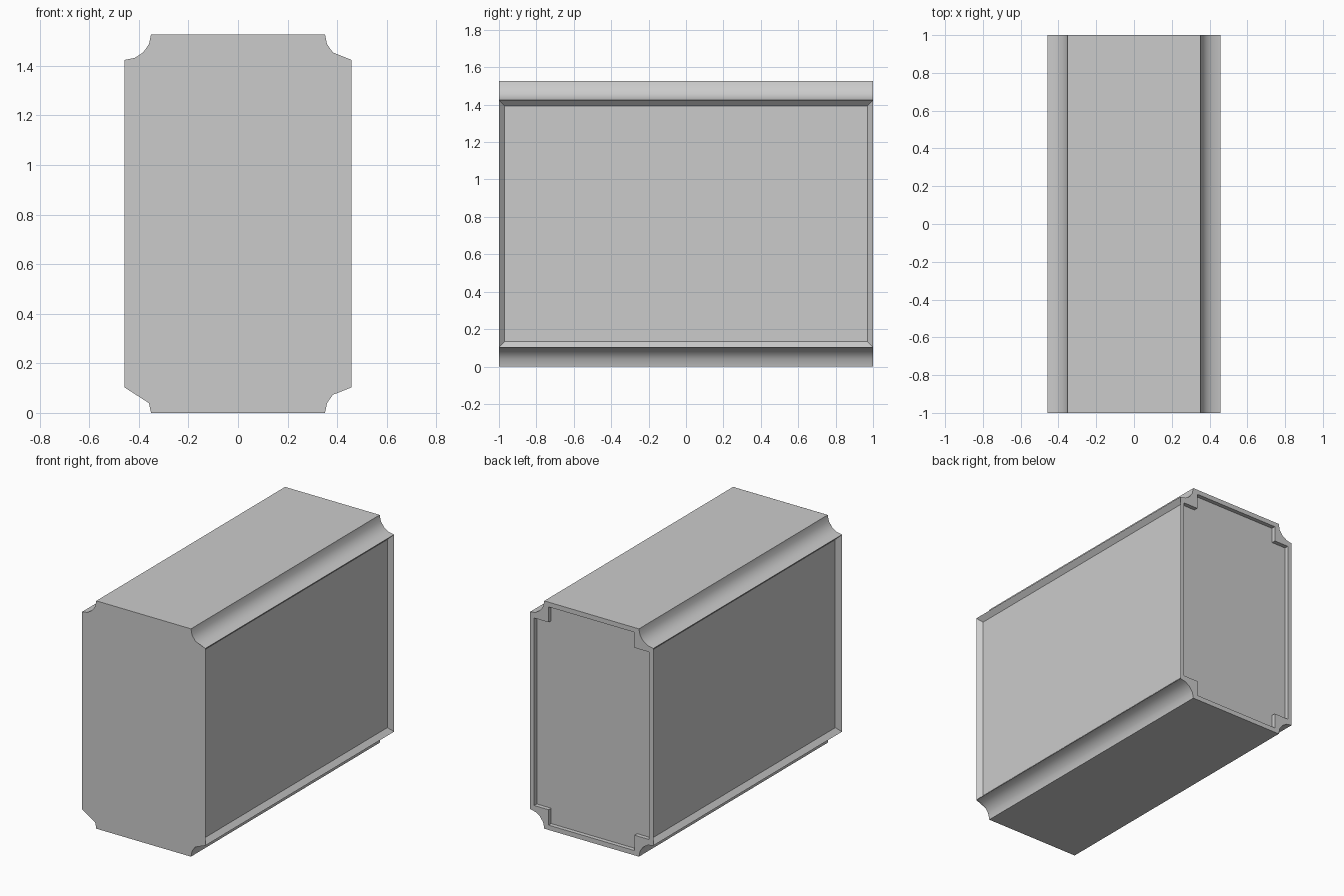
import bpy, bmesh
from math import sin, cos, pi

if "Cube" in bpy.data.objects:
    bpy.data.objects.remove(bpy.data.objects["Cube"])

W, H = 0.458, 1.527       # half width, height
RX, RZ = 0.107, 0.103     # corner groove radii
RIM, DEPTH = 0.03, 0.03


def corner(sx, top, keep=range(5)):
    # concave quarter groove, from the side wall to the top/bottom
    pts = []
    for i in keep:
        a = i * pi / 8
        z = RZ * cos(a)
        pts.append((sx * (W - RX * sin(a)), H - z if top else z))
    return pts


def outline(lr, ur, ul, ll):
    return (corner(1, False, lr)[::-1] + corner(1, True, ur)
            + corner(-1, True, ul)[::-1] + corner(-1, False, ll))


def make(name, pts, y0, y1=None, edit=None):
    bm = bmesh.new()
    face = bm.faces.new([bm.verts.new((x, y0, z)) for x, z in pts])
    if y1 is not None:
        r = bmesh.ops.extrude_face_region(bm, geom=[face])
        vs = [g for g in r["geom"] if isinstance(g, bmesh.types.BMVert)]
        bmesh.ops.translate(bm, verts=vs, vec=(0, y1 - y0, 0))
        if not any(f.is_valid and len(f.verts) == len(pts)
                   and abs(f.calc_center_median().y - y0) < 1e-5 for f in bm.faces):
            bm.faces.new([v for v in bm.verts if v not in vs])
        bmesh.ops.recalc_face_normals(bm, faces=bm.faces[:])
    if edit:
        edit(bm)
    me = bpy.data.meshes.new(name)
    bm.to_mesh(me)
    bm.free()
    ob = bpy.data.objects.new(name, me)
    bpy.context.collection.objects.link(ob)
    return ob


def recess_sides(bm):
    # framed panels on both long sides
    bm.normal_update()
    sides = [f for f in bm.faces if abs(f.normal.x) > 0.999]
    bmesh.ops.inset_individual(bm, faces=sides, thickness=RIM, depth=-DEPTH,
                               use_even_offset=True)


# main body with grooved long edges
full = range(5)
body = make("body", outline(full, full, full, full), -0.9995, 1.0, recess_sides)

# plain front sheet, with slightly simplified corners
make("front_plate", outline((0, 2, 3, 4), (0, 2, 3, 4), (0, 1, 2, 3, 4), (0, 3, 4)), -1.0)

# stepped recess in the back
i = RIM + 0.002
xo, xi = W - i, W - RX - i
zo, zi = i, RZ + i
q = [(xi, zo), (xi, zi), (xo, zi)]
right = q + [(x, H - z) for x, z in q[::-1]]
plus = right + [(-x, z) for x, z in right[::-1]]
cutter = make("back_cutter", plus, 1.0 - DEPTH + 0.002, 1.1)
cutter.hide_render = True
cutter.hide_viewport = True
mod = body.modifiers.new("back_recess", 'BOOLEAN')
mod.operation = 'DIFFERENCE'
mod.solver = 'EXACT'
mod.object = cutter

bpy.ops.object.select_all(action='DESELECT')
body.select_set(True)
bpy.context.view_layer.objects.active = body
bpy.ops.object.modifier_apply(modifier=mod.name)
bpy.data.objects.remove(cutter)
bpy.ops.object.shade_smooth_by_angle(angle=pi / 6)
